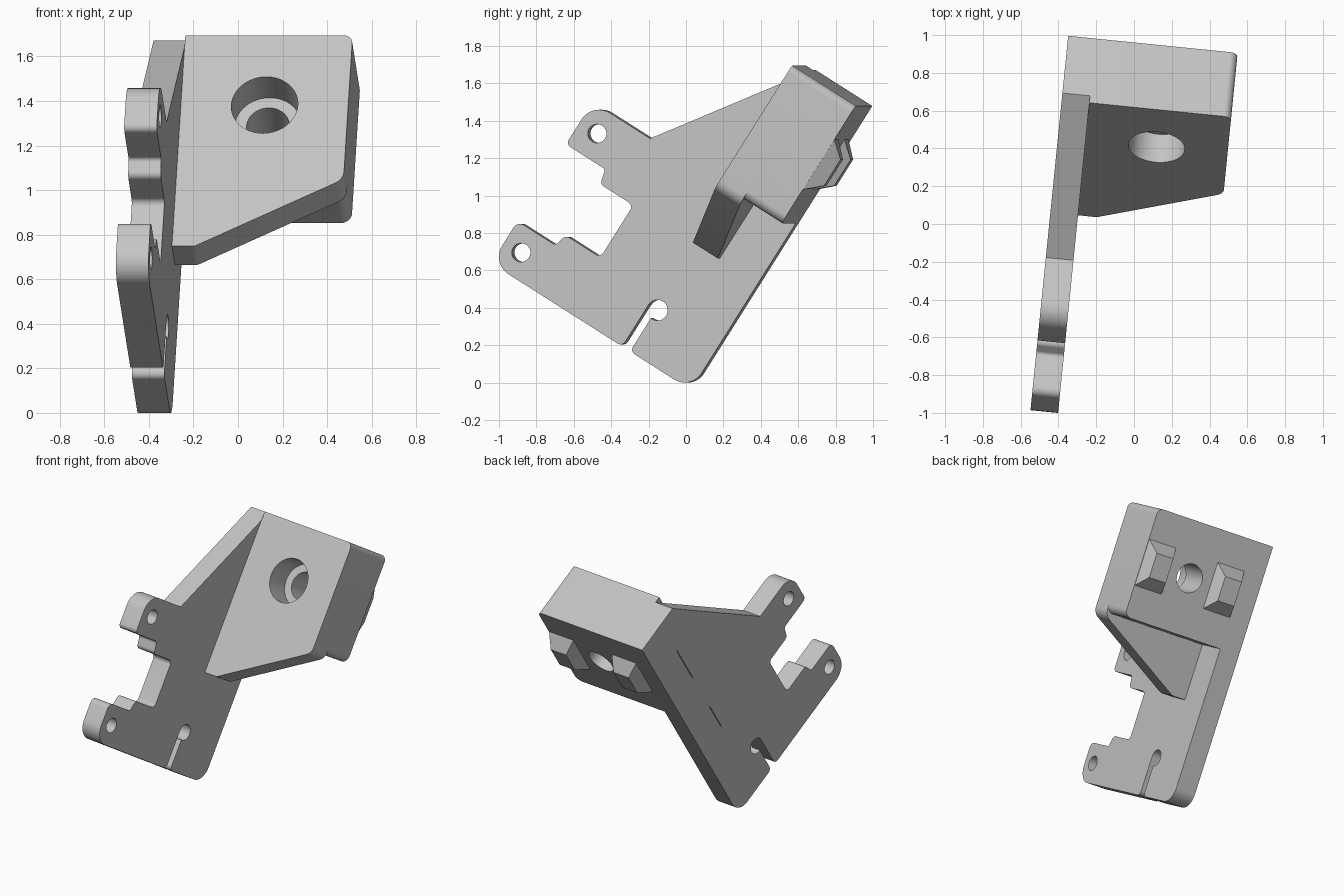
import bpy, bmesh, math
from mathutils import Vector, Matrix

if "Cube" in bpy.data.objects:
    bpy.data.objects.remove(bpy.data.objects["Cube"], do_unlink=True)

# One plain grey for the whole bracket
grey = bpy.data.materials.new("light_grey")
grey.use_nodes = True
colour = (0.55, 0.55, 0.55, 1)
grey.diffuse_color = colour
grey.node_tree.nodes["Principled BSDF"].inputs["Base Color"].default_value = colour

# Bracket frame: a runs up the back edge, b towards the front, n across
TILT, YAW = math.radians(32.3), math.radians(5.75)
along = Vector((math.sin(YAW), math.cos(YAW), 0))
up = Vector((0, 0, 1))
A = along * math.sin(TILT) + up * math.cos(TILT)
B = up * math.sin(TILT) - along * math.cos(TILT)
N = A.cross(B)
FRAME = Matrix.Translation((0, -0.004, -0.04)) @ Matrix((A, B, N)).transposed().to_4x4()


def rounded(corners, steps=8):
    """Turn (x, y, radius) corners into an outline with true arcs."""
    points = []
    for i, (x, y, r) in enumerate(corners):
        p = Vector((x, y))
        if r == 0:
            points.append(p)
            continue
        v1 = (Vector(corners[i - 1][:2]) - p).normalized()
        v2 = (Vector(corners[(i + 1) % len(corners)][:2]) - p).normalized()
        half = v1.angle(v2) / 2
        centre = p + (v1 + v2).normalized() * r / math.sin(half)
        start = p + v1 * r / math.tan(half) - centre
        end = p + v2 * r / math.tan(half) - centre
        for k in range(steps + 1):
            points.append(centre + start.lerp(end, k / steps).normalized() * r)
    return points


def circle(x, y, r, count=48):
    return [Vector((x + r * math.cos(k * math.tau / count),
                    y + r * math.sin(k * math.tau / count))) for k in range(count)]


def rectangle(x0, x1, y0, y1):
    return [Vector(p) for p in ((x0, y0), (x1, y0), (x1, y1), (x0, y1))]


def loft(name, lower, upper, h0, h1, across=True):
    """Solid between two outlines; across=True stacks along n, otherwise along b."""
    bm = bmesh.new()

    def ring(outline, h):
        return [bm.verts.new((p.x, p.y, h) if across else (p.x, h, p.y)) for p in outline]

    low, high = ring(lower, h0), ring(upper, h1)
    bm.faces.new(low)
    bm.faces.new(high)
    for i in range(len(low)):
        bm.faces.new((low[i - 1], low[i], high[i], high[i - 1]))
    bmesh.ops.recalc_face_normals(bm, faces=bm.faces)
    mesh = bpy.data.meshes.new(name)
    bm.to_mesh(mesh)
    bm.free()
    mesh.materials.append(grey)
    obj = bpy.data.objects.new(name, mesh)
    bpy.context.collection.objects.link(obj)
    return obj


def prism(name, outline, h0, h1, across=True):
    return loft(name, outline, outline, h0, h1, across)


def cut(target, cutters):
    bpy.context.view_layer.objects.active = target
    for cutter in cutters:
        cutter.hide_render = True
        mod = target.modifiers.new("cut", 'BOOLEAN')
        mod.operation = 'DIFFERENCE'
        mod.solver = 'EXACT'
        mod.object = cutter
        bpy.ops.object.modifier_apply(modifier=mod.name)


LEFT, INNER, RIGHT = -0.447, -0.30, 0.455
TOP, FRONT, STEP = 1.797, 0.404, 0.245

# Side plate with two arms, a notch and a clamping slot
plate = prism("side_plate", rounded([
    (0, 0, 0.105), (TOP, 0, 0), (TOP, 0.36, 0), (1.02, 0.904, 0),
    (1.02, 1.27, 0.11), (0.752, 1.27, 0.03), (0.752, 1.02, 0.02),
    (0.67, 1.0, 0.03), (0.67, 0.79, 0.03), (0.34, 0.79, 0.03),
    (0.34, 1.01, 0.03), (0.266, 1.03, 0.02), (0.266, 1.27, 0.04),
    (0, 1.27, 0.11), (0, 0.436, 0.03), (0.265, 0.436, 0),
    (0.265, 0.387, 0), (0, 0.387, 0.03)]), LEFT, INNER)

# Plate holes and the two hairline slits on its outer face
plate_cutters = [prism("hole_cutter", circle(a, b, r), LEFT - 0.1, INNER + 0.1)
                 for a, b, r in ((0.89, 1.159, 0.05), (0.134, 1.164, 0.05), (0.265, 0.38, 0.055))]
plate_cutters += [prism("slit_cutter", rectangle(a0, a1, 0.223, 0.228), LEFT - 0.1, LEFT + 0.07)
                  for a0, a1 in ((1.205, 1.505), (0.67, 0.89))]
cut(plate, plate_cutters)

# Mounting block, and the thick front web that tapers down to the plate
block = prism("mount_block", rounded([
    (TOP, INNER, 0), (TOP, RIGHT, 0.04), (1.055, RIGHT, 0.05), (1.055, INNER, 0)]),
    0, STEP, across=False)
web = prism("front_web", rounded([
    (TOP, INNER, 0), (TOP, RIGHT, 0.04), (1.033, RIGHT, 0.07),
    (0.677, -0.2, 0.05), (0.677, INNER, 0)]), STEP, FRONT, across=False)

# Counterbored screw hole through web and block
MID_A, MID_N = 1.427, 0.0775
bores = [prism("counterbore_cutter", circle(MID_A, MID_N, 0.15), 0.228, 0.6, across=False),
         prism("bore_cutter", circle(MID_A, MID_N, 0.096), -0.2, 0.6, across=False)]
cut(block, bores)
cut(web, bores)

# Tapered locating pegs on the back
pegs = []
for side, name in ((1, "left_peg"), (-1, "right_peg")):
    n = MID_N + side * 0.27
    pegs.append(loft(name,
                     rectangle(MID_A - 0.158, MID_A + 0.158, n - 0.105, n + 0.105),
                     rectangle(MID_A - 0.083, MID_A + 0.083, n - 0.065, n + 0.065),
                     0, -0.082, across=False))

for cutter in plate_cutters + bores:
    bpy.data.objects.remove(cutter, do_unlink=True)

# Set everything into the tilted frame and smooth the arcs
bpy.ops.object.select_all(action='DESELECT')
for obj in [plate, block, web] + pegs:
    obj.matrix_world = FRAME
    obj.select_set(True)
    bpy.context.view_layer.objects.active = obj
bpy.ops.object.shade_smooth_by_angle(angle=math.radians(30))
